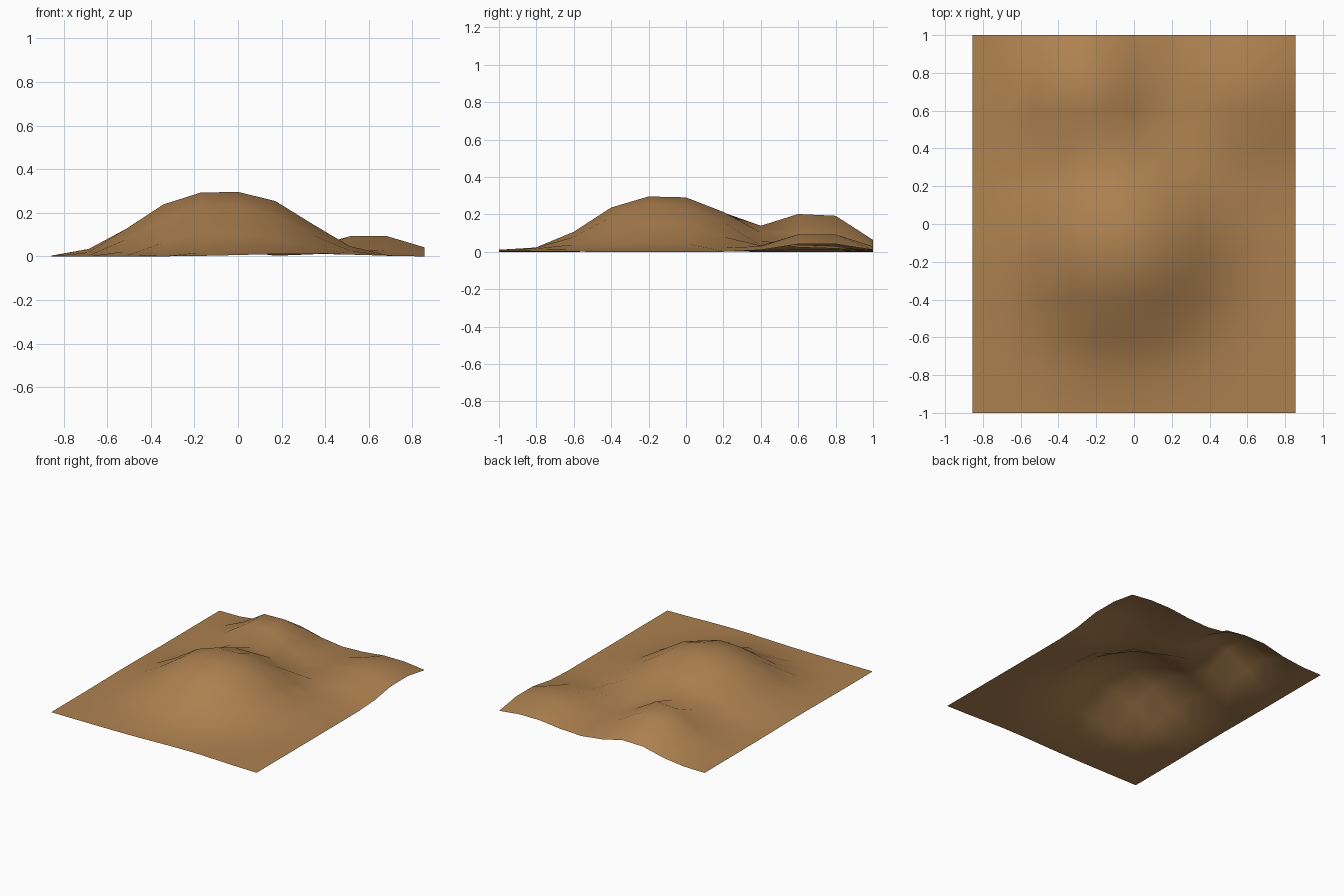
import bpy
import bmesh
import math
from mathutils import Vector

default_cube = bpy.data.objects.get("Cube")
if default_cube:
    bpy.data.objects.remove(default_cube, do_unlink=True)

HALF_X, HALF_Y, CELLS = 0.855, 1.0, 10

# Hills: centre, height, radius, steepness
HILLS = [
    (Vector((-0.07, -0.12)), 0.30, 0.474, 2.87),   # main hill
    (Vector((-0.25, 0.70)), 0.22, 0.285, 2.5),     # back hill
    (Vector((0.60, 0.70)), 0.108, 0.28, 2.5),      # low side hill
    (Vector((0.30, -0.85)), 0.015, 0.35, 2.0),     # faint front swell
]


def ground_height(point):
    return sum(height * math.exp(-((point - centre).length / radius) ** steepness)
               for centre, height, radius, steepness in HILLS)


# Earth colour
soil = bpy.data.materials.new("brown_earth")
soil.use_nodes = True
colour = (0.42, 0.22, 0.08, 1.0)
soil.diffuse_color = colour
bsdf = next(n for n in soil.node_tree.nodes if n.type == 'BSDF_PRINCIPLED')
bsdf.inputs["Base Color"].default_value = colour
bsdf.inputs["Roughness"].default_value = 0.9

# Open sheet of ground, raised into hills
bm = bmesh.new()
bmesh.ops.create_grid(bm, x_segments=CELLS, y_segments=CELLS, size=1.0)
for v in bm.verts:
    v.co.x *= HALF_X
    v.co.y *= HALF_Y
    v.co.z = ground_height(v.co.xy)
lowest = min(v.co.z for v in bm.verts)
for v in bm.verts:
    v.co.z -= lowest
for f in bm.faces:
    f.smooth = True

mesh = bpy.data.meshes.new("hilly_ground")
bm.to_mesh(mesh)
bm.free()
mesh.materials.append(soil)
ground = bpy.data.objects.new("hilly_ground", mesh)
bpy.context.collection.objects.link(ground)
